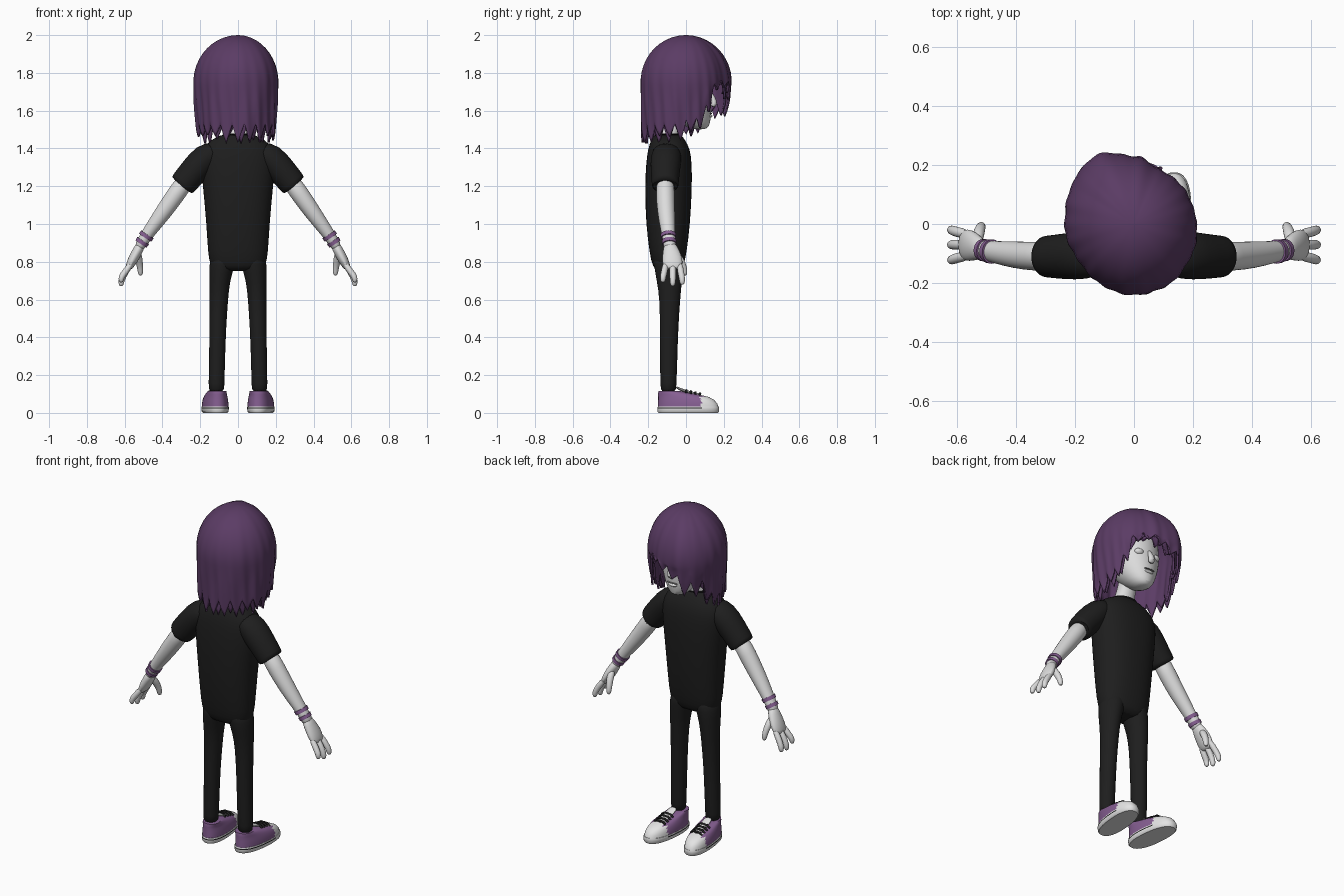
import bpy, bmesh, math, random
from mathutils import Vector

random.seed(4)
TAU = math.tau


def material(name, r, g, b):
    m = bpy.data.materials.new(name)
    m.diffuse_color = (r, g, b, 1)
    return m


SKIN = material("pale_skin", 0.72, 0.72, 0.72)
HAIR = material("dark_purple_hair", 0.105, 0.045, 0.13)
BLACK = material("black_cloth", 0.013, 0.013, 0.013)
PURPLE = material("light_purple", 0.24, 0.115, 0.29)
WHITE = material("white_rubber", 0.78, 0.78, 0.78)
GREY = material("mouth_grey", 0.25, 0.25, 0.25)


def loft(name, rings, mats, subsurf=0, mirror=False, cap=True, rule=None):
    """Skin a list of closed rings of points; rule picks a material by face centre."""
    bm = bmesh.new()
    rows = [[bm.verts.new(p) for p in ring] for ring in rings]
    n = len(rows[0])
    for a, b in zip(rows, rows[1:]):
        for i in range(n):
            bm.faces.new((a[i], a[(i + 1) % n], b[(i + 1) % n], b[i]))
    if cap:
        bm.faces.new(rows[0][::-1])
        bm.faces.new(rows[-1])
    bmesh.ops.recalc_face_normals(bm, faces=bm.faces)
    if rule:
        for f in bm.faces:
            f.material_index = rule(f.calc_center_median())
    me = bpy.data.meshes.new(name)
    bm.to_mesh(me)
    bm.free()
    for m in mats:
        me.materials.append(m)
    ob = bpy.data.objects.new(name, me)
    bpy.context.collection.objects.link(ob)
    if mirror:
        ob.modifiers.new("mirror", "MIRROR").use_mirror_merge = False
    if subsurf:
        s = ob.modifiers.new("smooth", "SUBSURF")
        s.levels = s.render_levels = subsurf
    return ob


def stack(rows, n=24, power=1.0):
    """Horizontal rings from (z, centre x, centre y, radius x, radius y)."""
    def sp(v):
        return math.copysign(abs(v) ** power, v)
    return [[(cx + rx * sp(math.cos(TAU * i / n)), cy + ry * sp(math.sin(TAU * i / n)), z)
             for i in range(n)] for z, cx, cy, rx, ry in rows]


def tube(rows, n=12, ref=(0, 1, 0)):
    """Rings across a path of (x, y, z, radius, radius along ref)."""
    pts = [Vector(r[:3]) for r in rows]
    out = []
    for i, r in enumerate(rows):
        t = (pts[min(i + 1, len(pts) - 1)] - pts[max(i - 1, 0)]).normalized()
        a = t.cross(Vector(ref)).normalized()
        b = a.cross(t)
        out.append([pts[i] + a * r[3] * math.cos(TAU * k / n) + b * r[4] * math.sin(TAU * k / n)
                    for k in range(n)])
    return out


def ball(name, c, s, mat, mirror=False):
    rows = []
    for k in range(1, 10):
        p = math.pi * k / 10
        rows.append((c[2] - s[2] * math.cos(p), c[0], c[1], s[0] * math.sin(p), s[1] * math.sin(p)))
    return loft(name, stack(rows, 16), [mat], 1, mirror)


# Shirt and trousers
loft("shirt_body", stack([
    (0.75, 0, -0.095, 0.10, 0.06), (0.775, 0, -0.095, 0.148, 0.082), (0.84, 0, -0.095, 0.16, 0.098),
    (1.0, 0, -0.095, 0.168, 0.118), (1.2, 0, -0.093, 0.187, 0.126), (1.32, 0, -0.09, 0.2, 0.122),
    (1.40, 0, -0.09, 0.19, 0.112), (1.445, 0, -0.095, 0.145, 0.09), (1.475, 0, -0.095, 0.085, 0.07),
    (1.47, 0, -0.095, 0.06, 0.055)], 24, 0.85), [BLACK], 1)
loft("sleeve", tube([
    (0.10, -0.10, 1.40, 0.05, 0.07), (0.17, -0.105, 1.355, 0.08, 0.085), (0.235, -0.11, 1.28, 0.076, 0.078),
    (0.292, -0.11, 1.21, 0.073, 0.072), (0.30, -0.11, 1.20, 0.07, 0.07), (0.297, -0.11, 1.204, 0.05, 0.05)],
    20), [BLACK], 1, True)
loft("trouser_leg", stack([
    (0.11, 0.114, -0.093, 0.041, 0.041), (0.14, 0.114, -0.093, 0.043, 0.043), (0.28, 0.111, -0.092, 0.043, 0.047),
    (0.45, 0.107, -0.09, 0.045, 0.05), (0.6, 0.102, -0.085, 0.05, 0.055), (0.7, 0.097, -0.088, 0.055, 0.068),
    (0.78, 0.085, -0.092, 0.07, 0.08), (0.86, 0.07, -0.095, 0.07, 0.085)], 16), [BLACK], 1, True)

# Arms, wristbands and hands
loft("forearm", tube([
    (0.27, -0.11, 1.24, 0.05, 0.05), (0.33, -0.11, 1.155, 0.05, 0.05), (0.40, -0.105, 1.055, 0.045, 0.047),
    (0.47, -0.095, 0.96, 0.035, 0.038), (0.51, -0.088, 0.9, 0.03, 0.033), (0.525, -0.083, 0.87, 0.028, 0.036)],
    16), [SKIN], 1, True)
for k, t in enumerate((0.25, 0.8)):
    x, y, z = 0.47 + 0.04 * t, -0.095 + 0.007 * t, 0.96 - 0.06 * t
    r = 0.041 - 0.006 * t
    loft("wristband_%d" % (k + 1), tube([
        (x, y, z, r, r + 0.002), (x + 0.011, y + 0.001, z - 0.017, r - 0.001, r + 0.001)], 20),
        [PURPLE], 0, True)
loft("palm", tube([
    (0.51, -0.088, 0.9, 0.024, 0.03), (0.53, -0.08, 0.86, 0.028, 0.044), (0.555, -0.072, 0.815, 0.028, 0.056),
    (0.575, -0.07, 0.775, 0.022, 0.053), (0.585, -0.07, 0.76, 0.012, 0.04)], 14), [SKIN], 1, True)
for k, (y0, y1, dz) in enumerate(((-0.107, -0.122, 0.02), (-0.07, -0.07, 0), (-0.035, -0.02, 0.008))):
    loft("finger_%d" % (k + 1), tube([
        (0.562, y0, 0.795, 0.017, 0.018), (0.598, (y0 + y1) / 2, 0.745, 0.018, 0.018),
        (0.618, y1, 0.70 + dz, 0.017, 0.017), (0.619, y1, 0.678 + dz, 0.014, 0.014),
        (0.619, y1, 0.67 + dz, 0.006, 0.006)], 10), [SKIN], 1, True)
loft("thumb", tube([
    (0.53, -0.06, 0.85, 0.02, 0.02), (0.525, -0.028, 0.81, 0.021, 0.021), (0.517, -0.009, 0.765, 0.017, 0.017),
    (0.516, -0.005, 0.735, 0.014, 0.014), (0.516, -0.005, 0.727, 0.006, 0.006)], 10), [SKIN], 1, True)


# Shoes, toes turned slightly out
def splay(rings):
    return [[(x + 0.09 * y, y, z) for x, y, z in ring] for ring in rings]


loft("shoe_sole", splay(stack([
    (0, 0.12, 0.012, 0.062, 0.157), (0.006, 0.12, 0.012, 0.068, 0.162), (0.022, 0.12, 0.012, 0.07, 0.163),
    (0.028, 0.12, 0.012, 0.07, 0.163), (0.034, 0.12, 0.012, 0.069, 0.161)], 48, 0.85)),
    [WHITE, BLACK], 0, True, rule=lambda c: int(0.022 < c.z < 0.028 and c.y < 0.09))
loft("shoe_upper", splay(stack([
    (0.03, 0.12, 0.012, 0.068, 0.16), (0.05, 0.12, 0.009, 0.068, 0.157), (0.07, 0.12, 0.0, 0.065, 0.147),
    (0.085, 0.12, -0.014, 0.061, 0.133), (0.098, 0.12, -0.04, 0.056, 0.107), (0.108, 0.119, -0.07, 0.052, 0.077),
    (0.117, 0.118, -0.09, 0.048, 0.055)], 64, 0.9)),
    [PURPLE, WHITE], 0, True, rule=lambda c: int(c.y > 0.078 - 0.2 * max(0, c.z - 0.07)))
loft("shoe_tongue", tube([
    (0.122, 0.085, 0.093, 0.008, 0.024), (0.119, 0.0, 0.112, 0.008, 0.026), (0.116, -0.045, 0.132, 0.007, 0.025),
    (0.116, -0.052, 0.137, 0.003, 0.016)], 14, (1, 0, 0)), [WHITE], 1, True)
for k in range(4):
    y, z = 0.002 + 0.024 * k, 0.119 - 0.0055 * k
    loft("shoelace_%d" % (k + 1), tube([
        (0.084, y, z - 0.013, 0.006, 0.006), (0.1, y, z, 0.007, 0.007), (0.142, y, z, 0.007, 0.007),
        (0.16, y, z - 0.013, 0.006, 0.006)], 8), [BLACK], 0, True)

# Neck, head and face
loft("neck", stack([
    (1.44, 0, -0.093, 0.075, 0.066), (1.478, 0, -0.093, 0.07, 0.06), (1.5, 0, -0.08, 0.055, 0.055),
    (1.56, 0, -0.055, 0.052, 0.055), (1.64, 0, -0.03, 0.06, 0.06)], 16), [SKIN], 1)
loft("collar", stack([
    (1.468, 0, -0.093, 0.088, 0.074), (1.482, 0, -0.093, 0.083, 0.07), (1.476, 0, -0.093, 0.072, 0.062)], 24),
    [BLACK], 1)
loft("head", stack([
    (1.50, 0, 0.07, 0.025, 0.03), (1.515, 0, 0.06, 0.055, 0.065), (1.56, 0, 0.025, 0.095, 0.108),
    (1.64, 0, 0.0, 0.13, 0.136), (1.70, 0, -0.01, 0.145, 0.145), (1.78, 0, -0.015, 0.145, 0.15),
    (1.86, 0, -0.015, 0.12, 0.125), (1.91, 0, -0.015, 0.06, 0.07)], 20), [SKIN], 1)
loft("nose", tube([
    (0, 0.12, 1.71, 0.008, 0.012), (0, 0.145, 1.665, 0.014, 0.016), (0, 0.152, 1.635, 0.018, 0.022),
    (0, 0.138, 1.62, 0.010, 0.016)], 12, (1, 0, 0)), [SKIN], 1)
ball("eyelid", (0.055, 0.108, 1.685), (0.03, 0.024, 0.02), SKIN, True)
ball("ear", (0.14, -0.02, 1.67), (0.018, 0.035, 0.045), SKIN, True)
ball("lower_lip", (0, 0.125, 1.572), (0.03, 0.015, 0.01), SKIN)
ball("mouth_line", (0, 0.13, 1.585), (0.036, 0.01, 0.003), GREY)


def curve_at(table, x):
    for (a, u), (b, v) in zip(table, table[1:]):
        if a <= x <= b:
            t = (x - a) / (b - a)
            t = t * t * (3 - 2 * t)
            return u + (v - u) * t


# Hair: footprint radius and hem height by angle, fringe swept to one side
FOOT = [(0, .212), (30, .208), (50, .205), (65, .205), (90, .228), (120, .268), (135, .258), (150, .245),
        (180, .236), (210, .226), (240, .232), (270, .242), (300, .235), (330, .224), (360, .212)]
HEM = [(0, 1.52), (22, 1.53), (38, 1.62), (48, 1.71), (72, 1.73), (100, 1.70), (132, 1.62), (147, 1.62),
       (160, 1.53), (190, 1.50), (360, 1.50)]


def hair(name, scale, teeth, phase):
    n, rows = teeth * 8, 22
    depth = [random.uniform(0.6, 1.2) for _ in range(teeth)]
    rings = [[] for _ in range(rows)]
    for i in range(n):
        deg = 360 * i / n
        a = math.radians(deg)
        k, f = divmod(i / 8, 1)
        tip = (1 - abs(2 * f - 1)) * depth[int(k)]
        hem = curve_at(HEM, (deg + phase) % 360)
        hem += 0.03 - 0.09 * tip * (0.6 if 45 < deg < 115 else 1)
        foot = curve_at(FOOT, deg) * scale
        taper = 0.10 + 0.07 * math.sin(a)
        for j in range(rows):
            u = (j + 0.15) / (rows - 0.85)
            if u < 0.5:
                p = u * math.pi
                r, z = math.sin(p), 1.75 + 0.25 * math.cos(p) * (1 - (1 - scale) * 0.6)
                s = 0
            else:
                s = (u - 0.5) * 2
                z = 1.75 + (hem - 1.75) * s
                r = 1 - taper * max(0, (1.75 - z) / 0.3) ** 1.3
            # Strand grooves that twist from the crown
            w = min(1, u * 1.4) ** 2
            r *= 1 + w * (0.014 * math.sin(teeth * a + 3 * (1 - u)) + 0.012 * math.sin(7 * a + 5 * u))
            rings[j].append((foot * r * math.cos(a), foot * r * math.sin(a), z))
    ob = loft(name, rings, [HAIR], cap=False)
    # Close the crown
    bm = bmesh.new()
    bm.from_mesh(ob.data)
    bm.verts.ensure_lookup_table()
    bm.faces.new([bm.verts[i] for i in range(n)])
    bmesh.ops.recalc_face_normals(bm, faces=bm.faces)
    if sum((f.normal.dot(f.calc_center_median() - Vector((0, 0, 1.6))) for f in bm.faces)) < 0:
        bmesh.ops.reverse_faces(bm, faces=bm.faces)
    bm.to_mesh(ob.data)
    bm.free()
    m = ob.modifiers.new("thickness", "SOLIDIFY")
    m.thickness, m.offset = 0.012, -1


hair("outer_hair", 1.0, 22, 0)
hair("inner_hair", 0.91, 19, 4)

# Smooth shading with sharp edges kept
for ob in bpy.context.scene.objects:
    ob.select_set(True)
    bpy.context.view_layer.objects.active = ob
bpy.ops.object.shade_smooth_by_angle(angle=math.radians(45))
